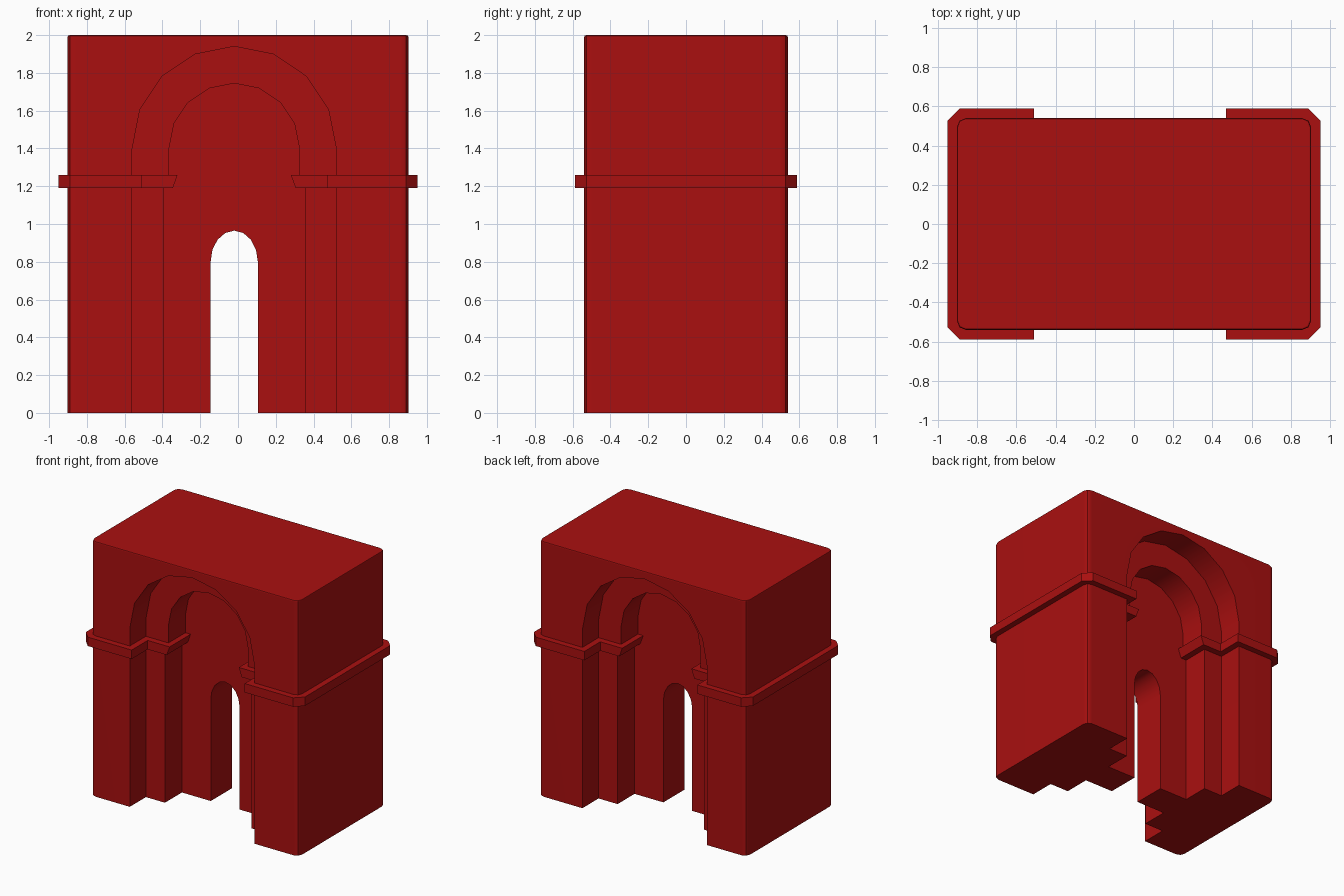
import bpy, bmesh, math

if "Cube" in bpy.data.objects:
    bpy.data.objects.remove(bpy.data.objects["Cube"])

AXIS = -0.02  # x of the archway centre line

red = bpy.data.materials.new("red")
red.diffuse_color = (0.4, 0.005, 0.005, 1)
red.use_nodes = True
red.node_tree.nodes["Principled BSDF"].inputs["Base Color"].default_value = red.diffuse_color


def make_object(name, bm):
    bmesh.ops.recalc_face_normals(bm, faces=bm.faces)
    mesh = bpy.data.meshes.new(name)
    bm.to_mesh(mesh)
    bm.free()
    mesh.materials.append(red)
    obj = bpy.data.objects.new(name, mesh)
    bpy.context.collection.objects.link(obj)
    return obj


def loft(name, start, end):
    """Solid between two matching outlines."""
    bm = bmesh.new()
    a = [bm.verts.new(p) for p in start]
    b = [bm.verts.new(p) for p in end]
    bm.faces.new(a)
    bm.faces.new(b)
    for i in range(len(a)):
        j = (i + 1) % len(a)
        bm.faces.new((a[i], a[j], b[j], b[i]))
    return make_object(name, bm)


def arch_profile(radius, spring, segments, jamb=None):
    pts = [(AXIS + radius * math.cos(math.pi * i / segments),
            spring + radius * math.sin(math.pi * i / segments))
           for i in range(segments + 1)]
    low = jamb or radius
    left, right = [], []
    if jamb:  # jambs are set back below the cornice
        left = [(AXIS - radius, 1.225), (AXIS - jamb, 1.225)]
        right = [(AXIS + jamb, 1.225), (AXIS + radius, 1.225)]
    return pts + left + [(AXIS - low, -0.1), (AXIS + low, -0.1)] + right


def cut_arch(target, profile, y0, y1):
    cutter = loft("arch_cutter", [(x, y0, z) for x, z in profile],
                  [(x, y1, z) for x, z in profile])
    cutter.hide_render = True
    mod = target.modifiers.new("cut", 'BOOLEAN')
    mod.operation = 'DIFFERENCE'
    mod.solver = 'EXACT'
    mod.object = cutter
    bpy.context.view_layer.objects.active = target
    bpy.ops.object.modifier_apply(modifier=mod.name)
    bpy.data.objects.remove(cutter)


# Main block with softened corners
bm = bmesh.new()
bmesh.ops.create_cube(bm, size=1)
for v in bm.verts:
    v.co = (v.co.x * 1.806, v.co.y * 1.08, (v.co.z + 0.5) * 2)
upright = [e for e in bm.edges if abs(e.verts[0].co.z - e.verts[1].co.z) > 1]
bmesh.ops.bevel(bm, geom=upright, offset=0.045, segments=2, profile=0.5,
                affect='EDGES')
rim = [e for e in bm.edges if all(v.co.z > 1.99 for v in e.verts)]
bmesh.ops.bevel(bm, geom=rim, offset=0.012, segments=2, profile=0.5,
                affect='EDGES')
block = make_object("gate_block", bm)

# Stepped recesses on both faces, then the doorway right through
outer = arch_profile(0.54, 1.40, 8)
inner = arch_profile(0.345, 1.40, 8, jamb=0.375)
for side in (-1, 1):
    cut_arch(block, outer, side * 0.34, side * 0.8)
    cut_arch(block, inner, side * 0.13, side * 0.8)
cut_arch(block, arch_profile(0.125, 0.80, 8), -0.8, 0.8)
# Doorway crown is slightly taller than a half circle
for v in block.data.vertices:
    if abs(v.co.x - AXIS) < 0.13 and 0.79 < v.co.z < 0.95:
        v.co.z = 0.80 + (v.co.z - 0.80) * 1.32

# Soft shading with flat main faces
bpy.ops.object.select_all(action='DESELECT')
block.select_set(True)
bpy.context.view_layer.objects.active = block
bpy.ops.object.shade_smooth_by_angle(angle=math.radians(35))
weighted = block.modifiers.new("flat_faces", 'WEIGHTED_NORMAL')
weighted.keep_sharp = True


# Cornice band wrapping each pier and stepping into the archway
def cornice(name, side):
    def outline(reveal, z):
        step = AXIS + side * 0.49
        lip = AXIS + side * reveal
        half = [(lip, -0.39), (step, -0.39), (step, -0.588),
                (side * 0.89, -0.588), (side * 0.95, -0.528)]
        full = half + [(x, -y) for x, y in reversed(half)]
        return [(x, y, z) for x, y in full]
    return loft(name, outline(0.325, 1.19), outline(0.30, 1.26))


cornice("left_cornice", -1)
cornice("right_cornice", 1)
